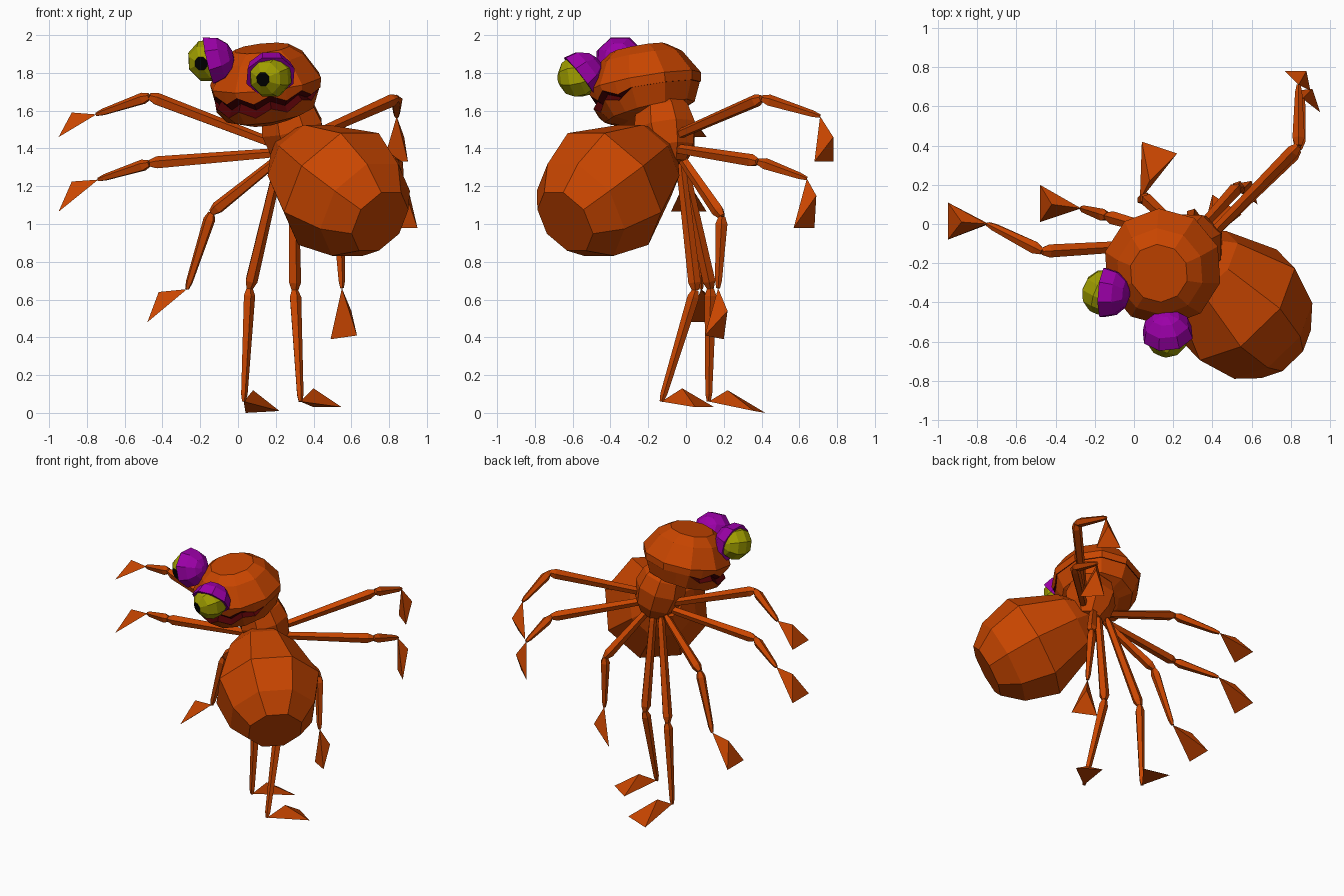
import bpy, bmesh, math
from mathutils import Vector

cube = bpy.data.objects.get("Cube")
if cube:
    bpy.data.objects.remove(cube, do_unlink=True)


def material(name, rgb):
    m = bpy.data.materials.new(name)
    m.use_nodes = True
    col = (*rgb, 1.0)
    m.diffuse_color = col
    bsdf = next(n for n in m.node_tree.nodes if n.type == 'BSDF_PRINCIPLED')
    bsdf.inputs["Base Color"].default_value = col
    bsdf.inputs["Roughness"].default_value = 0.8
    return m


ORANGE = material("burnt orange", (0.58, 0.060, 0.0))
PURPLE = material("purple", (0.33, 0.0, 0.39))
YELLOW = material("olive yellow", (0.35, 0.34, 0.0))
MAROON = material("dark maroon", (0.07, 0.0, 0.001))
BLACK = material("black", (0.0, 0.0, 0.0))


def finish(name, bm, mats):
    bmesh.ops.recalc_face_normals(bm, faces=bm.faces[:])
    me = bpy.data.meshes.new(name)
    bm.to_mesh(me)
    bm.free()
    for m in mats:
        me.materials.append(m)
    ob = bpy.data.objects.new(name, me)
    bpy.context.scene.collection.objects.link(ob)
    return ob


def lathe(name, origin, axis, profile, n, mats, ref=(0, 0, 1), bands=None, turn=0.0, odd=1.0):
    """Rings (height, radius) around an axis; height may depend on angle and index.
    bands maps a band index to a material index (-1 is the first cap);
    odd scales the radius of every second vertex."""
    bands = bands or {}
    o, z, ref = Vector(origin), Vector(axis).normalized(), Vector(ref)
    if abs(z.dot(ref.normalized())) > 0.95:
        ref = Vector((1, 0, 0))
    x = (ref - z * ref.dot(z)).normalized()
    y = z.cross(x)
    bm = bmesh.new()
    rings = []
    for h, r in profile:
        ring = []
        for i in range(n):
            t = 2 * math.pi * (i + turn) / n
            hh = h(t, i) if callable(h) else h
            rr = r * (odd if i % 2 else 1.0)
            ring.append(bm.verts.new(o + z * hh + (x * math.cos(t) + y * math.sin(t)) * rr))
        rings.append(ring)
    for k in range(len(rings) - 1):
        a, b = rings[k], rings[k + 1]
        for i in range(n):
            j = (i + 1) % n
            bm.faces.new((a[i], a[j], b[j], b[i])).material_index = bands.get(k, 0)
    bm.faces.new(rings[0]).material_index = bands.get(-1, 0)
    bm.faces.new(rings[-1])
    return finish(name, bm, mats)


# Abdomen, hanging down to one side
lathe("abdomen", (0.52, -0.40, 1.195), (0.61, -0.63, -0.48),
      [(-0.43, 0.11), (-0.29, 0.235), (0.02, 0.365), (0.25, 0.30), (0.38, 0.19)],
      8, [ORANGE], turn=0.5)

# Thorax linking head, abdomen and legs
lathe("thorax", (0.29, -0.11, 1.49), (-0.25, -0.15, 1),
      [(-0.18, 0.09), (-0.10, 0.15), (0.02, 0.175), (0.12, 0.15), (0.18, 0.10)],
      8, [ORANGE], turn=0.5)

# Ten-sided head with a zigzag mouth; the gap fades out towards the back
FACING = Vector((-0.54, -0.84, 0))


def lip(gap):
    def height(t, i):
        c = max(0.0, (math.cos(t) + 0.2) / 1.2)
        zig = 0.02 * (-1) ** i if c > 0.05 else 0
        return -0.015 + zig - gap * c ** 0.5
    return height


def jaw(base):
    return lambda t, i: base - 0.02 * math.cos(t)


lathe("head", (0.15, -0.215, 1.72), FACING * 0.2 + Vector((0, 0, 0.98)),
      [(0.215, 0.15), (0.165, 0.225), (0.035, 0.305), (lip(0), 0.295), (lip(0.037), 0.262),
       (lip(0.077), 0.29), (jaw(-0.13), 0.245), (jaw(-0.16), 0.15)],
      20, [ORANGE, MAROON], ref=FACING, bands={3: 1, 4: 1}, odd=math.cos(math.pi / 10))

# Eyes with flat pupils, each under a half-dome lid
GAZE = (-0.36, -0.92, -0.14)
for side, pos, lid_dir in (("right", (-0.155, -0.35, 1.865), (0.96, -0.08, 0.22)),
                           ("left", (0.172, -0.565, 1.782), (-0.08, 0.78, 0.62))):
    arc = [math.radians(a) for a in (19, 50, 80, 110, 140, 165)]
    lathe(side + "_eye", pos, GAZE,
          [(0.117 * math.cos(a), 0.117 * math.sin(a)) for a in arc],
          8, [YELLOW, BLACK], bands={-1: 1}, turn=0.5)
    arc = [math.radians(a) for a in (0, 30, 58, 80)]
    lathe(side + "_eyelid", pos, lid_dir,
          [(0.135 * math.sin(a), 0.135 * math.cos(a)) for a in arc],
          8, [PURPLE], turn=0.5)


def limb(name, a, b, r0, r1):
    a, b = Vector(a), Vector(b)
    d = b - a
    L = d.length
    lathe(name, a, d, [(0, r0 * 0.55), (0.04, r0), (L - 0.04, r1), (L, r1 * 0.55)], 5, [ORANGE])


def claw(name, apex, ridge, c1, c2):
    bm = bmesh.new()
    p = [bm.verts.new(v) for v in (apex, ridge, c1, c2)]
    for f in ((0, 1, 2), (0, 2, 3), (0, 3, 1), (1, 3, 2)):
        bm.faces.new([p[i] for i in f])
    finish(name, bm, [ORANGE])


# Legs: root, knee, ankle, claw ridge, two claw corners
legs = {
    "right_leg_1": ((0.20, -0.10, 1.42), (-0.47, -0.14, 1.675), (-0.75, 0.0, 1.58),
                    (-0.88, 0.01, 1.59), (-0.95, 0.11, 1.46), (-0.95, -0.08, 1.46)),
    "right_leg_2": ((0.20, -0.10, 1.375), (-0.47, -0.14, 1.32), (-0.74, 0.0, 1.235),
                    (-0.88, 0.01, 1.225), (-0.95, 0.11, 1.065), (-0.95, -0.08, 1.065)),
    "right_leg_3": ((0.21, -0.06, 1.34), (-0.14, 0.04, 1.06), (-0.27, 0.08, 0.655),
                    (-0.42, 0.10, 0.64), (-0.48, 0.20, 0.48), (-0.48, 0.01, 0.48)),
    "right_leg_4": ((0.22, -0.02, 1.34), (0.06, 0.13, 0.66), (0.03, 0.12, 0.06),
                    (0.08, 0.22, 0.12), (0.04, 0.42, 0.0), (0.22, 0.36, 0.01)),
    "left_leg_4": ((0.29, -0.03, 1.34), (0.30, 0.05, 0.65), (0.33, -0.13, 0.06),
                   (0.40, -0.02, 0.13), (0.55, 0.05, 0.03), (0.40, 0.15, 0.03)),
    "left_leg_3": ((0.33, -0.03, 1.36), (0.53, 0.19, 1.04), (0.55, 0.17, 0.66),
                   (0.60, 0.22, 0.54), (0.63, 0.10, 0.41), (0.49, 0.20, 0.39)),
    "left_leg_2": ((0.39, -0.06, 1.40), (0.84, 0.38, 1.33), (0.86, 0.64, 1.24),
                   (0.91, 0.69, 1.15), (0.95, 0.57, 0.98), (0.83, 0.68, 0.98)),
    "left_leg_1": ((0.39, -0.06, 1.465), (0.84, 0.40, 1.665), (0.84, 0.71, 1.57),
                   (0.88, 0.78, 1.46), (0.90, 0.68, 1.33), (0.77, 0.78, 1.33)),
}
for name, (root, knee, ankle, ridge, c1, c2) in legs.items():
    limb(name + "_upper", root, knee, 0.027, 0.035)
    limb(name + "_lower", knee, ankle, 0.033, 0.019)
    claw(name + "_claw", ankle, ridge, c1, c2)
